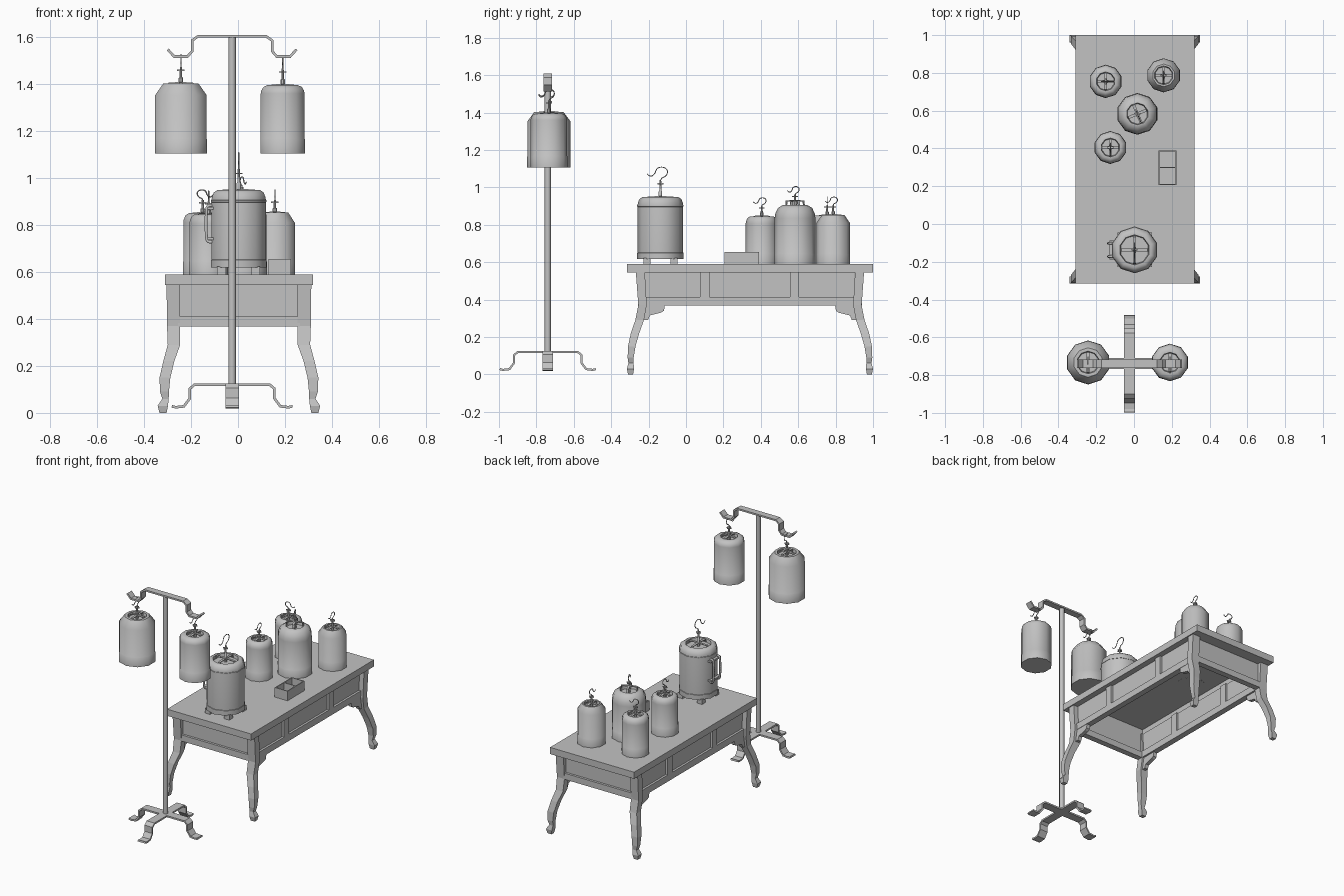
import bpy, bmesh, math
from mathutils import Vector, Matrix

cube = bpy.data.objects.get("Cube")
if cube:
    bpy.data.objects.remove(cube)

grey = bpy.data.materials.new("warm_grey_metal")
grey.use_nodes = True
GREY = (0.54, 0.54, 0.54, 1)
grey.diffuse_color = GREY
grey.node_tree.nodes["Principled BSDF"].inputs["Base Color"].default_value = GREY


def finish(name, bm, smooth=False):
    """Turn a bmesh into a named object, with sharp edges kept."""
    bmesh.ops.recalc_face_normals(bm, faces=bm.faces)
    if smooth:
        for f in bm.faces:
            f.smooth = True
        for e in bm.edges:
            e.smooth = len(e.link_faces) == 2 and e.calc_face_angle() < math.radians(40)
    me = bpy.data.meshes.new(name)
    bm.to_mesh(me)
    bm.free()
    me.materials.append(grey)
    ob = bpy.data.objects.new(name, me)
    bpy.context.collection.objects.link(ob)
    return ob


def add_box(bm, x0, x1, y0, y1, z0, z1):
    size = Matrix.Diagonal((abs(x1 - x0), abs(y1 - y0), z1 - z0, 1))
    mid = Matrix.Translation(((x0 + x1) / 2, (y0 + y1) / 2, (z0 + z1) / 2))
    bmesh.ops.create_cube(bm, size=1, matrix=mid @ size)


def loft(bm, rings):
    """Skin a closed tube through rings of points and cap its ends."""
    loops = [[bm.verts.new(p) for p in ring] for ring in rings]
    for a, b in zip(loops, loops[1:]):
        n = len(a)
        for i in range(n):
            bm.faces.new((a[i], a[(i + 1) % n], b[(i + 1) % n], b[i]))
    bm.faces.new(loops[0][::-1])
    bm.faces.new(loops[-1])


def lathe(bm, profile, centre, sides):
    cx, cy, cz = centre
    loft(bm, [[(cx + r * math.cos(t), cy + r * math.sin(t), cz + z)
               for t in (math.tau * (i + 0.5) / sides for i in range(sides))]
              for r, z in profile])


def ribbon(name, path, width, thickness, place):
    """Flat bent strip: path in local x/z, width along local y."""
    bm = bmesh.new()
    rows = [[bm.verts.new(place @ Vector((u, s * width / 2, z))) for s in (-1, 1)]
            for u, z in path]
    for a, b in zip(rows, rows[1:]):
        bm.faces.new((a[0], a[1], b[1], b[0]))
    ob = finish(name, bm)
    mod = ob.modifiers.new("thickness", 'SOLIDIFY')
    mod.thickness = thickness
    mod.offset = 0
    mod.use_even_offset = True


def wire(name, points, radius, place):
    cu = bpy.data.curves.new(name, 'CURVE')
    cu.dimensions = '3D'
    cu.bevel_depth = radius
    cu.bevel_resolution = 1
    cu.resolution_u = 4
    cu.use_fill_caps = True
    sp = cu.splines.new('NURBS')
    sp.points.add(len(points) - 1)
    for p, co in zip(sp.points, points):
        p.co = (*(place @ Vector(co)), 1)
    sp.use_endpoint_u = True
    sp.order_u = 3
    cu.materials.append(grey)
    bpy.context.collection.objects.link(bpy.data.objects.new(name, cu))


# Table top: thin sheet with a deep lip around it
MX, MY = 0.004, 0.342
bm = bmesh.new()
add_box(bm, MX - .315, MX + .315, MY - .658, MY + .658, .584, .59)
for s in (-1, 1):
    add_box(bm, MX + s * .27, MX + s * .315, MY - .658, MY + .658, .545, .584)
    add_box(bm, MX - .27, MX + .27, MY + s * .575, MY + s * .658, .545, .584)
finish("table_top", bm)

# Curved legs: height, outer x, inner x, outer y, inner y (from table middle)
LEG = [(.545, .308, .25, .61, .562), (.37, .306, .25, .597, .552),
       (.29, .303, .25, .613, .567), (.22, .322, .275, .637, .592),
       (.15, .338, .292, .652, .612), (.09, .336, .298, .654, .622),
       (.06, .326, .299, .65, .622), (.03, .346, .302, .658, .62),
       (0, .338, .308, .652, .625)]
for side, sx in (("right", -1), ("left", 1)):
    for end, sy in (("front", -1), ("back", 1)):
        bm = bmesh.new()
        loft(bm, [[(MX + sx * x, MY + sy * y, z) for x, y in ((a, c), (b, c), (b, d), (a, d))]
                  for z, a, b, c, d in LEG])
        finish(f"{end}_{side}_leg", bm)

        # Stepped corner bracket under the long rail
        bm = bmesh.new()
        steps = [(.57, .37), (.455, .37), (.46, .34), (.475, .33),
                 (.535, .315), (.545, .29), (.57, .29)]
        loft(bm, [[(MX + sx * x, MY + sy * y, z) for y, z in steps] for x in (.262, .288)])
        finish(f"{end}_{side}_bracket", bm)

    # Long apron: recessed panel, bottom rail and stiles
    bm = bmesh.new()
    parts = [(.262, .275, -.56, .56, .38, .545), (.25, .29, -.56, .56, .368, .413)]
    parts += [(.25, .29, y - .025, y + .025, .413, .545) for y in (-.242, .238)]
    for x0, x1, y0, y1, z0, z1 in parts:
        add_box(bm, MX + sx * x0, MX + sx * x1, MY + y0, MY + y1, z0, z1)
    finish(f"{side}_apron", bm)

# Short aprons
for end, s in (("front", -1), ("back", 1)):
    bm = bmesh.new()
    for d0, d1, z0, z1 in ((.57, .582, .38, .545), (.558, .598, .368, .41)):
        add_box(bm, MX - .26, MX + .26, MY + s * d0, MY + s * d1, z0, z1)
    finish(f"{end}_apron", bm)

# Open box with two compartments
bm = bmesh.new()
add_box(bm, .13, .226, .207, .39, .59, .60)
for x in (.13, .22):
    add_box(bm, x, x + .006, .207, .39, .59, .655)
for y in (.207, .297, .384):
    add_box(bm, .13, .226, y, y + .006, .59, .655)
finish("divided_box", bm)

# Stand: post, crossed feet and hanging bar
bm = bmesh.new()
SX, SY = -0.025, -0.739
lathe(bm, [(.0165, .12), (.0165, 1.602)], (SX, SY, 0), 10)
finish("stand_post", bm, True)


def both_ways(half):
    return [(-u, z) for u, z in reversed(half)] + half


FOOT = [(.16, .12), (.18, .103), (.18, .062), (.205, .028), (.24, .024), (.257, .028)]
ARM = [(.145, 1.603), (.17, 1.585), (.17, 1.54), (.19, 1.517), (.247, 1.517), (.274, 1.547)]
at = Matrix.Translation((SX, SY, 0))
ribbon("stand_feet_across", both_ways(FOOT), .058, .011, at)
ribbon("stand_feet_along", both_ways(FOOT), .058, .011, at @ Matrix.Rotation(math.pi / 2, 4, 'Z'))
ribbon("hanging_bar", both_ways(ARM), .045, .011, at)

CHAMFER, ROUND = [], [(.92, .66), (.6, .22)]


def lantern(name, x, y, z, r, h, shoulder, rim, well, hook, turn=0, bend=ROUND, lift=0, feet=0):
    """Canister with shoulder, sunken top, crossed arches, stem and hook."""
    bm = bmesh.new()
    body = [(r * 1.015, feet), (r * 1.015, .06), (r, .062), (r, h - shoulder)]
    body += [(rim + (r - rim) * a, h - shoulder * b) for a, b in bend]
    body += [(rim, h), (well, h), (well - .004, h - .02)]
    lathe(bm, body, (x, y, z), 10)
    finish(name + "_body", bm, True)

    place = Matrix.Translation((x, y, z + h)) @ Matrix.Rotation(turn, 4, 'Z')
    for label, a in (("first", 0), ("second", math.pi / 2)):
        w = well * .93
        arch = [(-w, -.02), (-w * .9, lift), (-w * .4, lift + .002),
                (w * .4, lift + .002), (w * .9, lift), (w, -.02)]
        ribbon(f"{name}_{label}_arch", arch, .015, .005, place @ Matrix.Rotation(a, 4, 'Z'))

    # Stem with a small crossbar
    bm = bmesh.new()
    lathe(bm, [(.01, -.02), (.01, .03 * hook), (.006, .035 * hook), (.005, .09 * hook)],
          (x, y, z + h), 8)
    bar = z + h + .068 * hook
    for dx, dy in ((.016, .004), (.004, .016)):
        add_box(bm, x - dx, x + dx, y - dy, y + dy, bar, bar + .006)
    finish(name + "_stem", bm, True)

    # Curled hook
    curl = [(0, .08), (0, .10), (.03, .11), (.042, .14), (.02, .162), (-.02, .157),
            (-.028, .125), (-.055, .105), (-.072, .125)]
    wire(name + "_hook", [(0, u * hook, v * hook) for u, v in curl], .0027, place)

    if feet:
        bm = bmesh.new()
        for i in range(4):
            t = math.pi / 4 + i * math.pi / 2
            fx, fy = x + r * .84 * math.cos(t), y + r * .84 * math.sin(t)
            add_box(bm, fx - .019, fx + .019, fy - .019, fy + .019, z, z + feet + .005)
        finish(name + "_feet", bm)


lantern("hanging_right_lantern", -.243, -.733, 1.105, .115, .298, .05, .078, .06, .76, 0, CHAMFER)
lantern("hanging_left_lantern", .19, -.733, 1.105, .098, .29, .035, .068, .054, .78)
lantern("large_front_lantern", .003, -.137, .59, .122, .358, .045, .096, .08, 1, feet=.028)
lantern("large_back_lantern", .018, .583, .583, .109, .322, .07, .066, .058, .62, .4, lift=.022)
lantern("near_lantern", -.125, .405, .583, .086, .262, .04, .062, .05, .62)
lantern("far_right_lantern", -.15, .755, .583, .087, .267, .04, .062, .05, .62, 1.57)
lantern("far_left_lantern", .157, .787, .583, .089, .269, .042, .06, .05, .6, 0, CHAMFER)

# Band and side handle of the large front lantern
bm = bmesh.new()
lathe(bm, [(.119, .305), (.124, .307), (.124, .315), (.119, .317)], (.003, -.137, .59), 10)
finish("large_front_lantern_band", bm, True)
for i, dy in enumerate((-.035, .035)):
    grip = [(-.10, dy, .73), (-.13, dy, .72), (-.136, dy, .76), (-.136, dy, .85),
            (-.13, dy, .89), (-.10, dy, .88)]
    wire(f"side_handle_{i + 1}", grip, .007, Matrix.Translation((0, -.137, 0)))
bm = bmesh.new()
for z in (.735, .865):
    add_box(bm, -.13, -.10, -.187, -.087, z, z + .012)
finish("side_handle_brackets", bm)
